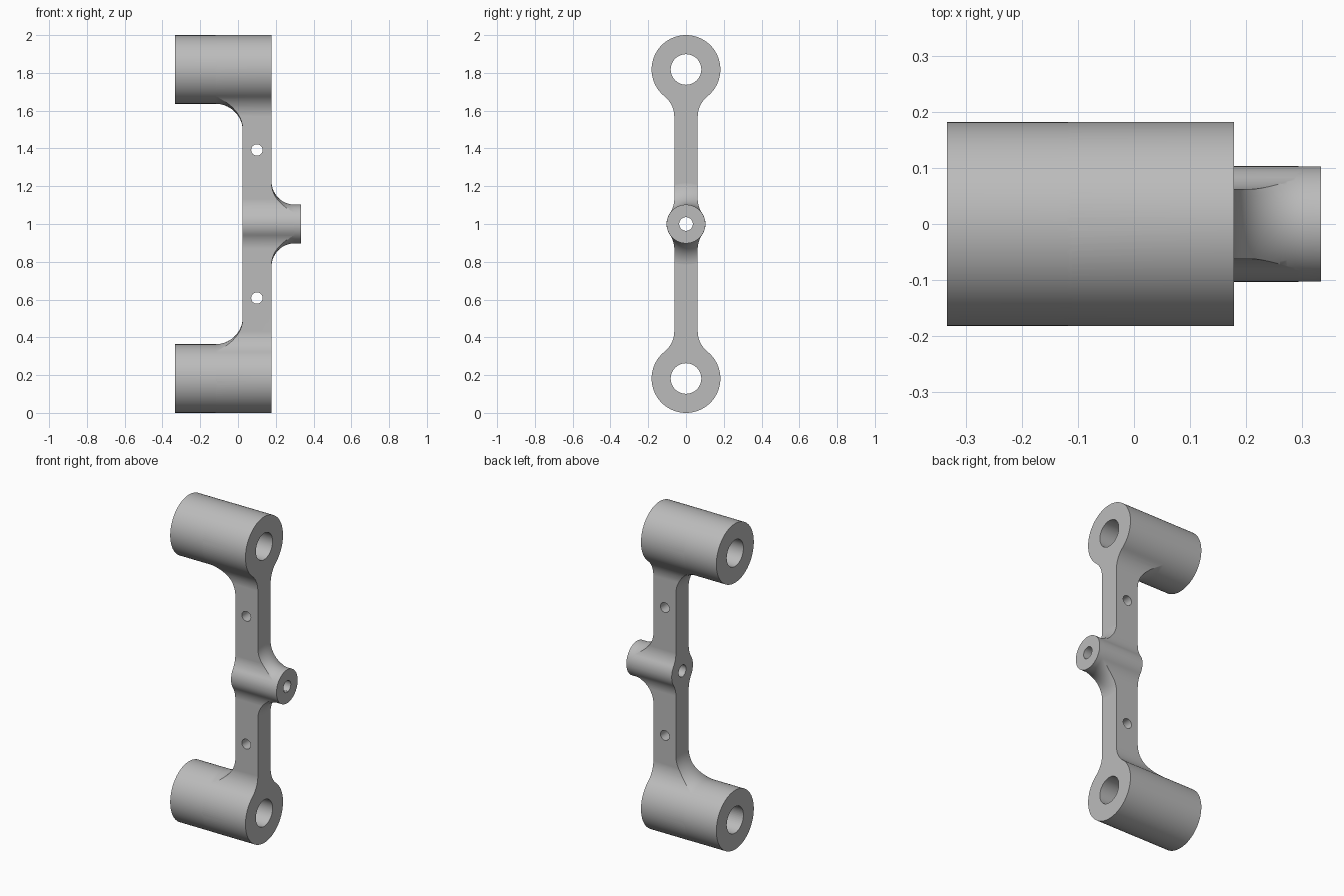
import bpy, bmesh
from math import sin, cos, pi, hypot, atan2, sqrt
from mathutils import Matrix

cube = bpy.data.objects.get("Cube")
if cube:
    bpy.data.objects.remove(cube, do_unlink=True)

HUB_R, BOSS_R, BAR = 0.182, 0.103, 0.062      # radii and bar half-width
HUB_Z = (HUB_R, 2 - HUB_R)
BAR_X0, BAR_X1, END_X = 0.025, 0.178, 0.333
GAP = 0.0005                                  # keeps cut surfaces from coinciding

steel = bpy.data.materials.new("plain grey")
steel.use_nodes = True
grey = (0.5, 0.5, 0.5, 1)
steel.diffuse_color = grey
steel.node_tree.nodes["Principled BSDF"].inputs["Base Color"].default_value = grey


def make_object(name, bm):
    bmesh.ops.recalc_face_normals(bm, faces=bm.faces)
    mesh = bpy.data.meshes.new(name)
    bm.to_mesh(mesh)
    bm.free()
    obj = bpy.data.objects.new(name, mesh)
    bpy.context.collection.objects.link(obj)
    return obj


def arc(cy, cz, r, a0, a1, n):
    return [(cy + r * cos(a0 + (a1 - a0) * i / n), cz + r * sin(a0 + (a1 - a0) * i / n))
            for i in range(n + 1)]


def box(name, x0, x1, z0, z1):
    bm = bmesh.new()
    bmesh.ops.create_cube(bm, size=1, matrix=Matrix.Translation(((x0 + x1) / 2, 0, (z0 + z1) / 2))
                          @ Matrix.Diagonal((x1 - x0, 1, z1 - z0, 1)))
    return make_object(name, bm)


def cylinder(name, r, loc, axis):
    bm = bmesh.new()
    bmesh.ops.create_cone(bm, cap_ends=True, segments=48, radius1=r, radius2=r, depth=2,
                          matrix=Matrix.Translation(loc) @ Matrix.Rotation(pi / 2, 4, axis))
    return make_object(name, bm)


def flared(name, r, flare, x_end, x_face, side, z, n=96):
    """Round post along x whose root flares out onto the bar face."""
    root = x_face - side * GAP
    prof = [(x_end, 0), (x_end, r)]
    for i in range(15):
        a = pi / 2 * i / 14
        prof.append((root + side * flare * (1 - sin(a)), r + flare * (1 - cos(a))))
    inner = x_face - side * 0.07
    prof += [(inner, r + flare), (inner, 0)]
    bm = bmesh.new()
    verts = [bm.verts.new((x, 0, q)) for x, q in prof]
    edges = [bm.edges.new(p) for p in zip(verts, verts[1:])]
    bmesh.ops.spin(bm, geom=verts + edges, cent=(0, 0, 0), axis=(1, 0, 0),
                   angle=2 * pi, steps=n)
    bmesh.ops.remove_doubles(bm, verts=bm.verts, dist=1e-5)
    bmesh.ops.translate(bm, verts=bm.verts, vec=(0, 0, z))
    return make_object(name, bm)


def combine(obj, tool, operation):
    tool.hide_render = True
    mod = obj.modifiers.new("cut", "BOOLEAN")
    mod.operation, mod.solver, mod.object = operation, "EXACT", tool
    bpy.context.view_layer.objects.active = obj
    bpy.ops.object.modifier_apply(modifier=mod.name)
    bpy.data.objects.remove(tool, do_unlink=True)


# Side outline: two hubs and a centre boss blended into a straight bar
def blend(radius, fillet):
    """Height of the fillet centre from the circle centre, and tangent angle."""
    dz = sqrt((radius + fillet) ** 2 - (BAR + fillet) ** 2)
    return dz, atan2(dz, BAR + fillet)


hub_fillet, boss_fillet = 0.14, 0.13
dz_hub, a_hub = blend(HUB_R, hub_fillet)
dz_boss, a_boss = blend(BOSS_R, boss_fillet)
quarter = arc(0, HUB_R, HUB_R, -pi / 2, a_hub, 36)
quarter += arc(BAR + hub_fillet, HUB_R + dz_hub, hub_fillet, pi + a_hub, pi, 12)[1:]
quarter += arc(BAR + boss_fillet, 1 - dz_boss, boss_fillet, pi, pi - a_boss, 12)
quarter += arc(0, 1, BOSS_R, -a_boss, 0, 8)[1:]
half = quarter + [(y, 2 - z) for y, z in reversed(quarter[:-1])]
outline = half + [(-y, z) for y, z in reversed(half[1:-1])]

bm = bmesh.new()
face = bm.faces.new([bm.verts.new((-0.4, y, z)) for y, z in outline])
ext = bmesh.ops.extrude_face_region(bm, geom=[face])
bmesh.ops.translate(bm, vec=(0.8, 0, 0),
                    verts=[v for v in ext["geom"] if isinstance(v, bmesh.types.BMVert)])
arm = make_object("link_arm", bm)

# Front outline: bar slab with flared hubs on the right and a flared boss on the left
envelope = box("envelope", BAR_X0, BAR_X1, -0.1, 2.1)
for z in HUB_Z:
    combine(envelope, flared("hub_envelope", HUB_R - GAP, 0.145, -END_X, BAR_X0, -1, z), "UNION")
combine(envelope, flared("boss_envelope", BOSS_R - GAP, 0.123, END_X, BAR_X1, 1, 1), "UNION")
combine(arm, envelope, "INTERSECT")

# Bores through the hubs and boss, and cross holes through the bar
for z in HUB_Z:
    combine(arm, cylinder("hub_bore", 0.081, (0, 0, z), "Y"), "DIFFERENCE")
combine(arm, cylinder("boss_bore", 0.036, (0, 0, 1), "Y"), "DIFFERENCE")
for z in (1 - 0.392, 1 + 0.392):
    combine(arm, cylinder("cross_hole", 0.03, (0.1, 0, z), "X"), "DIFFERENCE")

# Finish
arm.data.materials.clear()
arm.data.materials.append(steel)
bpy.ops.object.select_all(action="DESELECT")
arm.select_set(True)
bpy.context.view_layer.objects.active = arm
bpy.ops.object.shade_smooth_by_angle(angle=pi / 6)
normals = arm.modifiers.new("even_shading", "WEIGHTED_NORMAL")
normals.keep_sharp = True
